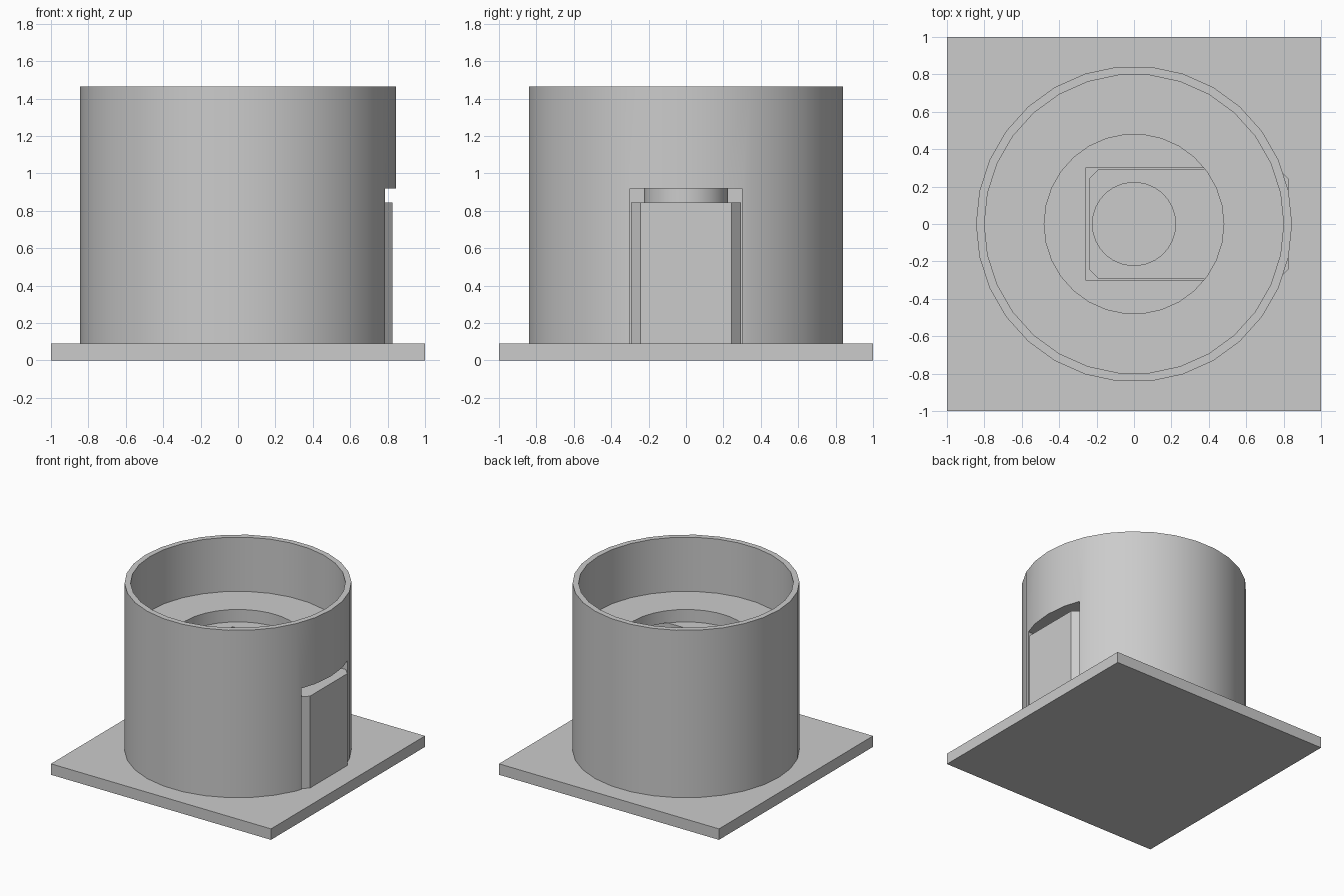
import bpy, bmesh, math

cube = bpy.data.objects.get("Cube")
if cube:
    bpy.data.objects.remove(cube, do_unlink=True)

grey = bpy.data.materials.new("light_grey")
grey.use_nodes = True
grey.diffuse_color = (0.6, 0.6, 0.6, 1)
grey.node_tree.nodes["Principled BSDF"].inputs["Base Color"].default_value = (0.6, 0.6, 0.6, 1)

SIDES = 30
PLATE_TOP = 0.09
SLOT_TOP = 0.92


def finish(name, bm):
    bmesh.ops.recalc_face_normals(bm, faces=bm.faces)
    mesh = bpy.data.meshes.new(name)
    bm.to_mesh(mesh)
    bm.free()
    mesh.materials.append(grey)
    obj = bpy.data.objects.new(name, mesh)
    bpy.context.collection.objects.link(obj)
    return obj


def prism(name, outline, z0, z1):
    """Extrude a flat outline between two heights."""
    bm = bmesh.new()
    face = bm.faces.new([bm.verts.new((x, y, z0)) for x, y in outline])
    new = bmesh.ops.extrude_face_region(bm, geom=[face])["geom"]
    bmesh.ops.translate(bm, vec=(0, 0, z1 - z0),
                        verts=[v for v in new if isinstance(v, bmesh.types.BMVert)])
    return finish(name, bm)


def rectangle(x0, x1, y):
    return [(x0, -y), (x1, -y), (x1, y), (x0, y)]


def ring(radius):
    angles = [2 * math.pi * i / SIDES for i in range(SIDES)]
    return [(radius * math.cos(a), radius * math.sin(a)) for a in angles]


def turned(name, profile):
    """Closed solid of stacked rings, capped at both ends."""
    bm = bmesh.new()
    rings = [[bm.verts.new((x, y, z)) for x, y in ring(r)] for r, z in profile]
    for low, high in zip(rings, rings[1:]):
        for i in range(SIDES):
            j = (i + 1) % SIDES
            bm.faces.new((low[i], low[j], high[j], high[i]))
    bm.faces.new(rings[0])
    bm.faces.new(rings[-1])
    return finish(name, bm)


def smooth(obj):
    bpy.ops.object.select_all(action="DESELECT")
    obj.select_set(True)
    bpy.context.view_layer.objects.active = obj
    bpy.ops.object.shade_smooth_by_angle(angle=math.radians(30))


# Square base plate
prism("base_plate", rectangle(-1, 1, 1), 0, PLATE_TOP)

# Round housing with a stepped recess in its top
housing = turned("housing", [
    (0.845, 0.08), (0.845, 1.465), (0.8, 1.465),
    (0.8, 1.02), (0.48, 1.02), (0.48, SLOT_TOP - 0.002)])

# Side slot that opens into the recess
cutter = prism("slot_cutter", rectangle(-0.26, 1.2, 0.3), 0.05, SLOT_TOP)
cutter.hide_render = True
cut = housing.modifiers.new("slot", "BOOLEAN")
cut.operation = "DIFFERENCE"
cut.solver = "EXACT"
cut.object = cutter
bpy.context.view_layer.objects.active = housing
bpy.ops.object.modifier_apply(modifier="slot")
bpy.data.objects.remove(cutter, do_unlink=True)
smooth(housing)

# Sliding block with chamfered upright corners
x0, x1, y, c = -0.24, 0.825, 0.293, 0.05
prism("sliding_block", [
    (x0 + c, -y), (x1 - c, -y), (x1, c - y), (x1, y - c),
    (x1 - c, y), (x0 + c, y), (x0, y - c), (x0, c - y)], 0.08, 0.845)

# Round boss on the block
smooth(prism("block_boss", ring(0.225), 0.82, SLOT_TOP))
